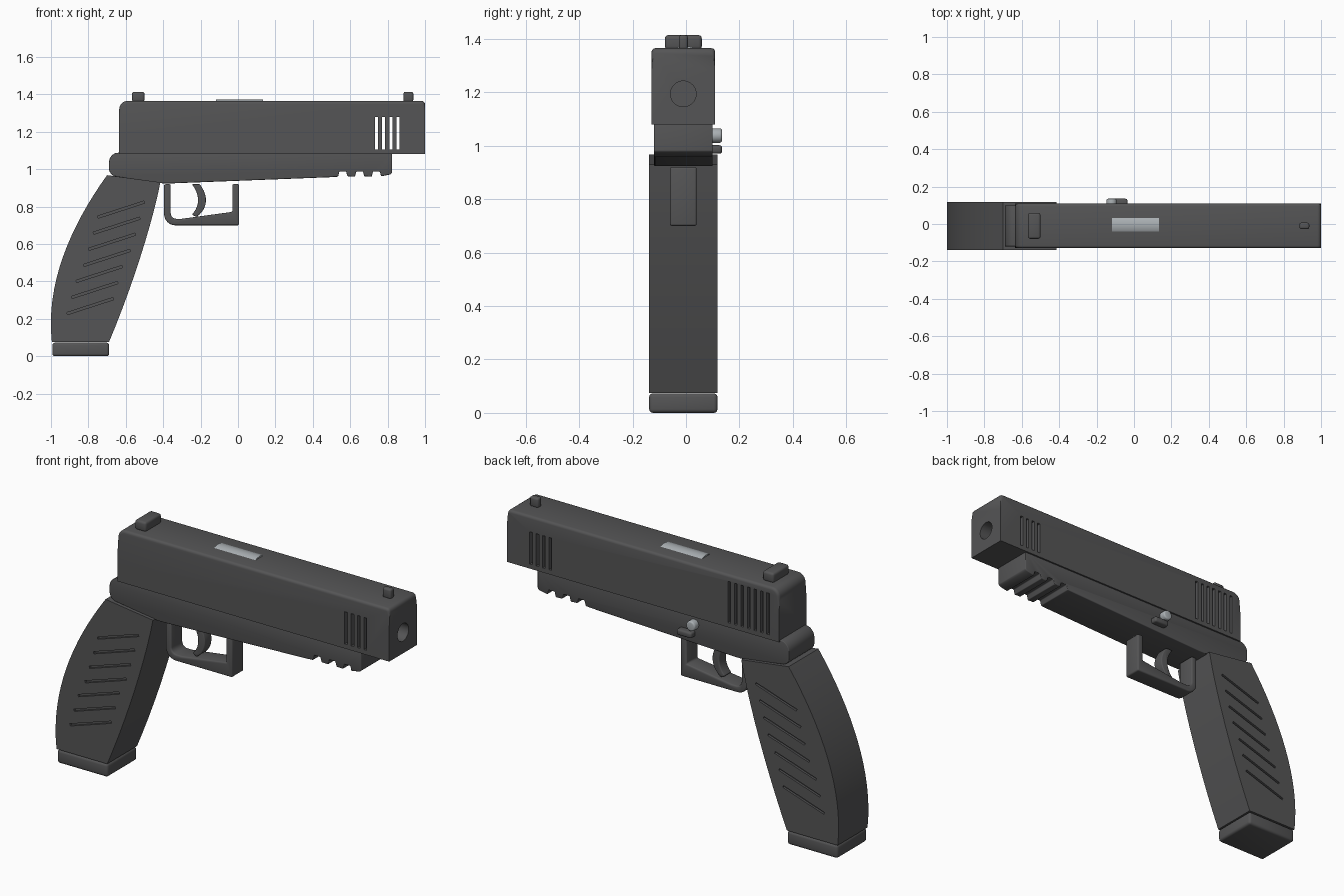
import bpy, bmesh, math
from mathutils import Matrix, Vector

if "Cube" in bpy.data.objects:
    bpy.data.objects.remove(bpy.data.objects["Cube"])

YC = -0.01  # centre plane of the body


def material(name, col):
    m = bpy.data.materials.new(name)
    m.diffuse_color = (*col, 1)
    m.use_nodes = True
    m.node_tree.nodes["Principled BSDF"].inputs["Base Color"].default_value = m.diffuse_color
    return m


DARK = material("dark grey", (0.09, 0.09, 0.092))
LIGHT = material("light steel", (0.40, 0.43, 0.45))


def activate(ob):
    bpy.ops.object.select_all(action='DESELECT')
    ob.select_set(True)
    bpy.context.view_layer.objects.active = ob


def finish(bm, name, mat, bevel=0.0, segs=3):
    bmesh.ops.recalc_face_normals(bm, faces=bm.faces)
    me = bpy.data.meshes.new(name)
    bm.to_mesh(me)
    bm.free()
    ob = bpy.data.objects.new(name, me)
    bpy.context.collection.objects.link(ob)
    me.materials.append(mat)
    activate(ob)
    if bevel:
        b = ob.modifiers.new("bevel", 'BEVEL')
        b.width, b.segments = bevel, segs
        b.limit_method, b.angle_limit = 'ANGLE', math.radians(40)
        bpy.ops.object.modifier_apply(modifier="bevel")
    return ob


def smooth(ob):
    activate(ob)
    bpy.ops.object.shade_smooth_by_angle(angle=math.radians(35))


def profile(name, pts, half, mat=DARK, bevel=0.0, yc=YC):
    """Extrude an x-z outline to a width of 2*half along y."""
    bm = bmesh.new()
    f = bm.faces.new([bm.verts.new((x, yc - half, z)) for x, z in pts])
    r = bmesh.ops.extrude_face_region(bm, geom=[f])
    vs = [v for v in r["geom"] if isinstance(v, bmesh.types.BMVert)]
    bmesh.ops.translate(bm, verts=vs, vec=(0, 2 * half, 0))
    return finish(bm, name, mat, bevel)


def add_box(bm, x0, x1, y0, y1, z0, z1, tilt=0.0):
    m = (Matrix.Translation(((x0 + x1) / 2, (y0 + y1) / 2, (z0 + z1) / 2))
         @ Matrix.Rotation(-tilt, 4, 'Y')
         @ Matrix.Diagonal((x1 - x0, y1 - y0, z1 - z0, 1)))
    bmesh.ops.create_cube(bm, size=1, matrix=m)


def box(name, *dims, mat=DARK, bevel=0.0):
    bm = bmesh.new()
    add_box(bm, *dims)
    return finish(bm, name, mat, bevel)


def cylinder(name, p, axis, r, length, mat=DARK, bevel=0.0):
    bm = bmesh.new()
    rot = Vector((0, 0, 1)).rotation_difference(Vector(axis)).to_matrix().to_4x4()
    bmesh.ops.create_cone(bm, cap_ends=True, segments=40, radius1=r, radius2=r,
                          depth=length, matrix=Matrix.Translation(p) @ rot)
    return finish(bm, name, mat, bevel)


def cut(ob, cutter):
    activate(ob)
    m = ob.modifiers.new("cut", 'BOOLEAN')
    m.operation, m.solver, m.object = 'DIFFERENCE', 'EXACT', cutter
    bpy.ops.object.modifier_apply(modifier="cut")
    bpy.data.objects.remove(cutter)


def arc(cx, cz, r, a0, a1, n=8):
    return [(cx + r * math.cos(math.radians(a0 + (a1 - a0) * i / n)),
             cz + r * math.sin(math.radians(a0 + (a1 - a0) * i / n))) for i in range(n + 1)]


def bezier(a, b, c, d, n=16):
    out = []
    for i in range(n + 1):
        t = i / n
        s = 1 - t
        out.append(tuple(s**3 * a[k] + 3 * s * s * t * b[k] + 3 * s * t * t * c[k] + t**3 * d[k]
                         for k in (0, 1)))
    return out


# slide with rounded rear top corner
slide = profile("slide", [(-0.635, 1.08), (1.0, 1.08)] + arc(0.98, 1.345, 0.02, 0, 90, 4)
                + arc(-0.59, 1.32, 0.045, 90, 180), 0.119)
bm = slide.data
edit = bmesh.new()
edit.from_mesh(bm)
top = [e for e in edit.edges if min(v.co.z for v in e.verts) > 1.3
       and abs(e.verts[0].co.y - e.verts[1].co.y) < 1e-4]
bmesh.ops.bevel(edit, geom=top, offset=0.014, segments=3, profile=0.5, affect='EDGES')
edit.to_mesh(bm)
edit.free()

# front slots right through, rear serrations on the +y side only
slots = bmesh.new()
for i in range(4):
    x = 0.74 + i * 0.0387
    add_box(slots, x - 0.008, x + 0.008, -0.4, 0.4, 1.105, 1.28)
for i in range(7):
    x = -0.57 + i * 0.039
    add_box(slots, x - 0.008, x + 0.008, 0.09, 0.2, 1.105, 1.33)
cut(slide, finish(slots, "slot_cutter", DARK))
cut(slide, cylinder("bore_cutter", (1.0, YC, 1.194), (1, 0, 0), 0.048, 0.4))
smooth(slide)

# chamber plate showing on top of the slide
smooth(cylinder("chamber_cover", (0.0075, YC + 0.006, 1.292), (1, 0, 0), 0.081, 0.25, LIGHT))

# sights
smooth(box("rear_sight", -0.567, -0.5, YC - 0.069, YC + 0.069, 1.36, 1.414, bevel=0.012))
smooth(box("front_sight", 0.885, 0.937, YC - 0.017, YC + 0.017, 1.36, 1.414, bevel=0.01))

# frame with rounded tail and accessory rail notches
rail = [(0.49, 0.957)]
for x in (0.495, 0.585, 0.675):
    rail += [(x + 0.04, 0.96), (x + 0.047, 0.988), (x + 0.083, 0.988), (x + 0.09, 0.962)]
frame = profile("frame", [(-0.62, 1.09)] + arc(-0.635, 1.035, 0.055, 110, 180)
                + arc(-0.645, 1.005, 0.045, 180, 255)
                + [(-0.40, 0.924), (-0.36, 0.924)] + rail
                + [(0.815, 0.972), (0.824, 0.98), (0.824, 1.09)], 0.11, bevel=0.004)
smooth(frame)

# grip: curved back and front strap
back = bezier((-0.995, 0.075), (-1.03, 0.38), (-0.90, 0.69), (-0.70, 0.968))
front = bezier((-0.415, 0.93), (-0.46, 0.70), (-0.57, 0.36), (-0.69, 0.075), 10)
grip = profile("grip", back + front, 0.128)
grooves = bmesh.new()
for side in (-1, 1):
    y = YC + side * 0.128
    for i in range(7):
        t = i / 6
        cx = -0.625 - 0.165 * t - 0.015 * math.sin(math.pi * t) * (1 if t > 0.5 else -1) * 0.5
        cz = 0.784 - 0.516 * t
        add_box(grooves, cx - 0.13, cx + 0.13, y - 0.012, y + 0.012,
                cz - 0.006, cz + 0.006, math.radians(18))
cut(grip, finish(grooves, "groove_cutter", DARK))
smooth(grip)

# base plate under the grip
smooth(box("grip_base", -0.993, -0.689, YC - 0.128, YC + 0.128, 0.0, 0.073, bevel=0.014))

# trigger guard
guard = profile("trigger_guard", [(-0.395, 0.92)] + arc(-0.335, 0.76, 0.06, 180, 270)
                + [(0.006, 0.70), (0.006, 0.92), (-0.03, 0.92), (-0.03, 0.772)]
                + [(-0.30, 0.735)] + arc(-0.33, 0.765, 0.03, 270, 180, 5)
                + [(-0.36, 0.92)], 0.05, bevel=0.008)
smooth(guard)

# trigger
trigger = profile("trigger", bezier((-0.205, 0.92), (-0.16, 0.865), (-0.155, 0.79), (-0.222, 0.745), 10)
                  + bezier((-0.247, 0.757), (-0.205, 0.80), (-0.20, 0.86), (-0.247, 0.92), 10),
                  0.03, bevel=0.005)
smooth(trigger)

# side button and catch lever on the +y side
smooth(cylinder("side_button", (-0.12, 0.11, 1.038), (0, 1, 0), 0.027, 0.05, LIGHT, 0.008))
smooth(box("catch_lever", -0.125, -0.035, 0.08, 0.135, 0.970, 1.002, bevel=0.01))
